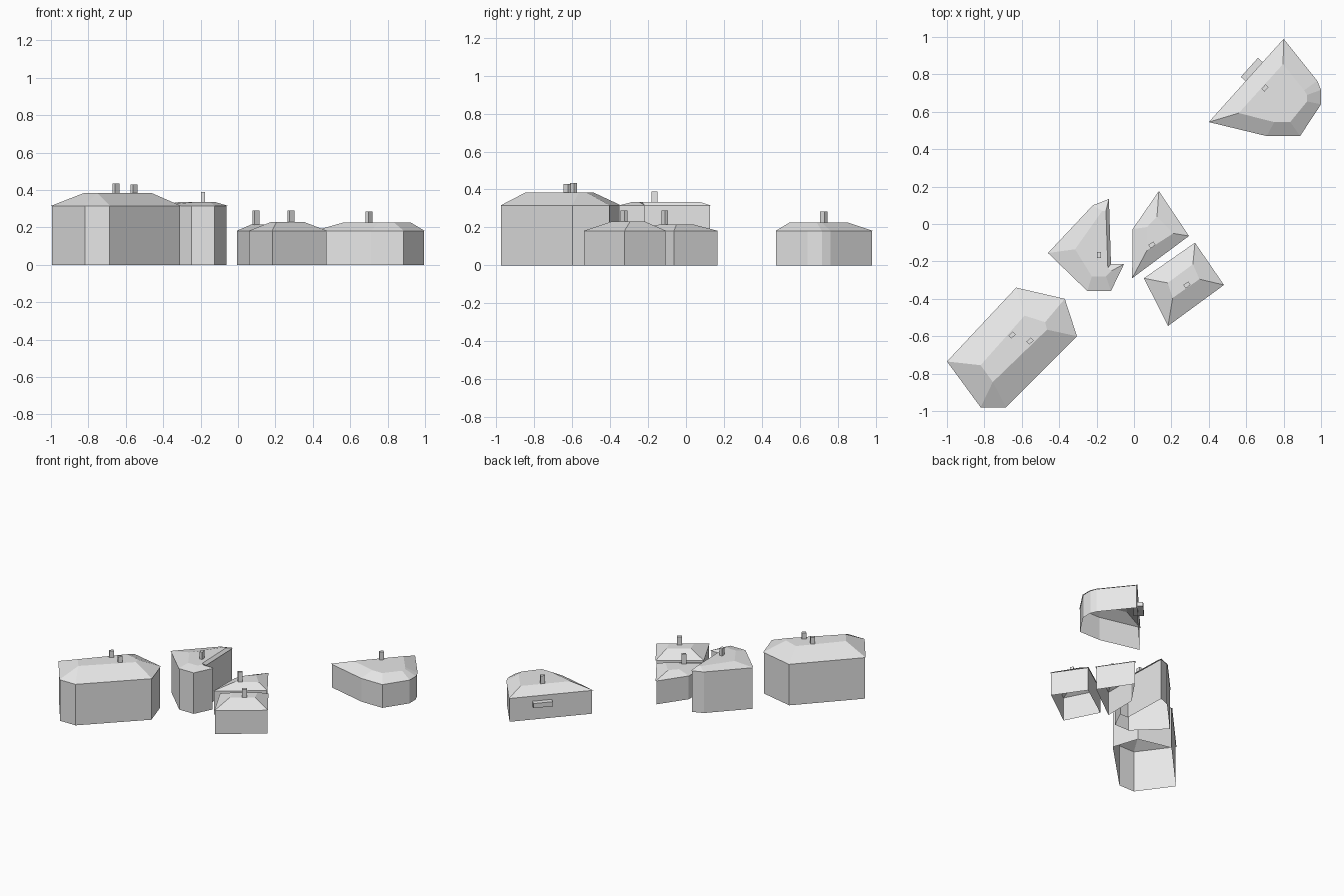
import bpy
import bmesh
from math import radians
from mathutils import Vector, Matrix

cube = bpy.data.objects.get("Cube")
if cube:
    bpy.data.objects.remove(cube, do_unlink=True)

# One plain plaster grey for everything
plaster = bpy.data.materials.new("light_grey")
plaster.use_nodes = True
plaster.diffuse_color = (0.8, 0.8, 0.8, 1)
plaster.node_tree.nodes["Principled BSDF"].inputs["Base Color"].default_value = (0.8, 0.8, 0.8, 1)

OVERHANG = 0.005


def finish(name, bm):
    mesh = bpy.data.meshes.new(name)
    bm.to_mesh(mesh)
    bm.free()
    mesh.materials.append(plaster)
    obj = bpy.data.objects.new(name, mesh)
    bpy.context.collection.objects.link(obj)
    return obj


def inset(outline, distance):
    """Mitred inset of a counter-clockwise outline."""
    result = []
    for i, point in enumerate(outline):
        before = (point - outline[i - 1]).normalized()
        after = (outline[(i + 1) % len(outline)] - point).normalized()
        n1 = Vector((-before.y, before.x))
        n2 = Vector((-after.y, after.x))
        result.append(point + (n1 + n2) * distance / (1 + n1.dot(n2)))
    return result


def skin(name, lower, z_low, upper, z_high, capped):
    """Joins two outlines with faces; coinciding upper corners are merged."""
    bm = bmesh.new()
    base = [bm.verts.new((p.x, p.y, z_low)) for p in lower]
    shared = {}
    top = []
    for p in upper:
        key = tuple(p)
        if key not in shared:
            shared[key] = bm.verts.new((p.x, p.y, z_high))
        top.append(shared[key])
    for i in range(len(base)):
        j = (i + 1) % len(base)
        corners = [base[i], base[j], top[j], top[i]]
        bm.faces.new(list(dict.fromkeys(corners)))
    if capped:
        bm.faces.new(list(dict.fromkeys(top)))
    return finish(name, bm)


def box(name, center, size, angle):
    bm = bmesh.new()
    place = (Matrix.Translation(center) @ Matrix.Rotation(radians(angle), 4, "Z")
             @ Matrix.Diagonal((*size, 1)))
    bmesh.ops.create_cube(bm, size=1, matrix=place)
    return finish(name, bm)


def building(name, eave, top, outline, crown, chimneys):
    """Open-bottomed walls, hipped roof with a flat crown, and chimneys."""
    outline = [Vector(p) for p in reversed(outline)]
    crown = [Vector(p) for p in reversed(crown)]
    footprint = inset(outline, OVERHANG)
    skin(name + "_walls", footprint, 0, footprint, eave, False)
    skin(name + "_roof", outline, eave, crown, top, True)
    for x, y, height, angle in chimneys:
        low = top - 0.01
        box(name + "_chimney", (x, y, (low + height) / 2),
            (0.032, 0.022, height - low), angle)


# Large hall
building(
    "hall", 0.315, 0.385,
    [(-1, -.735), (-.63, -.34), (-.37, -.4), (-.305, -.6), (-.685, -.98), (-.82, -.98)],
    [(-.82, -.755), (-.585, -.49), (-.475, -.525), (-.465, -.565), (-.755, -.845), (-.755, -.845)],
    [(-.652, -.594, .435, 42), (-.556, -.626, .43, 42)])

# Hooked house with a short wing
building(
    "hooked_house", 0.315, 0.335,
    [(-.134, .134), (-.123, -.214), (-.053, -.214), (-.123, -.358),
     (-.25, -.358), (-.46, -.155), (-.22, .1)],
    [(-.15, .07), (-.14, -.235), (-.12, -.25), (-.15, -.28),
     (-.225, -.28), (-.315, -.135), (-.17, .07)],
    [(-.187, -.166, .39, 90)])

# Two small cottages
building(
    "north_cottage", 0.18, 0.215,
    [(.133, .176), (.294, -.064), (-.01, -.29), (-.007, -.027)],
    [(.123, .04), (.21, -.05), (.07, -.14), (.07, -.016)],
    [(.096, -.112, .29, 36)])
building(
    "south_cottage", 0.18, 0.23,
    [(.326, -.1), (.481, -.326), (.182, -.545), (.053, -.29)],
    [(.315, -.215), (.35, -.295), (.207, -.395), (.18, -.315)],
    [(.283, -.326, .29, 36)])

# Distant house with a shelf on its back wall
building(
    "far_house", 0.18, 0.225,
    [(.8, .99), (.98, .765), (1, .717), (1, .64), (.888, .47), (.71, .47), (.4, .545)],
    [(.797, .855), (.91, .715), (.925, .69), (.925, .655), (.835, .545), (.75, .545), (.56, .593)],
    [(.7, .727, .285, 48)])
box("far_house_shelf", (.643, .814, .122), (.137, .07, .035), 48)
